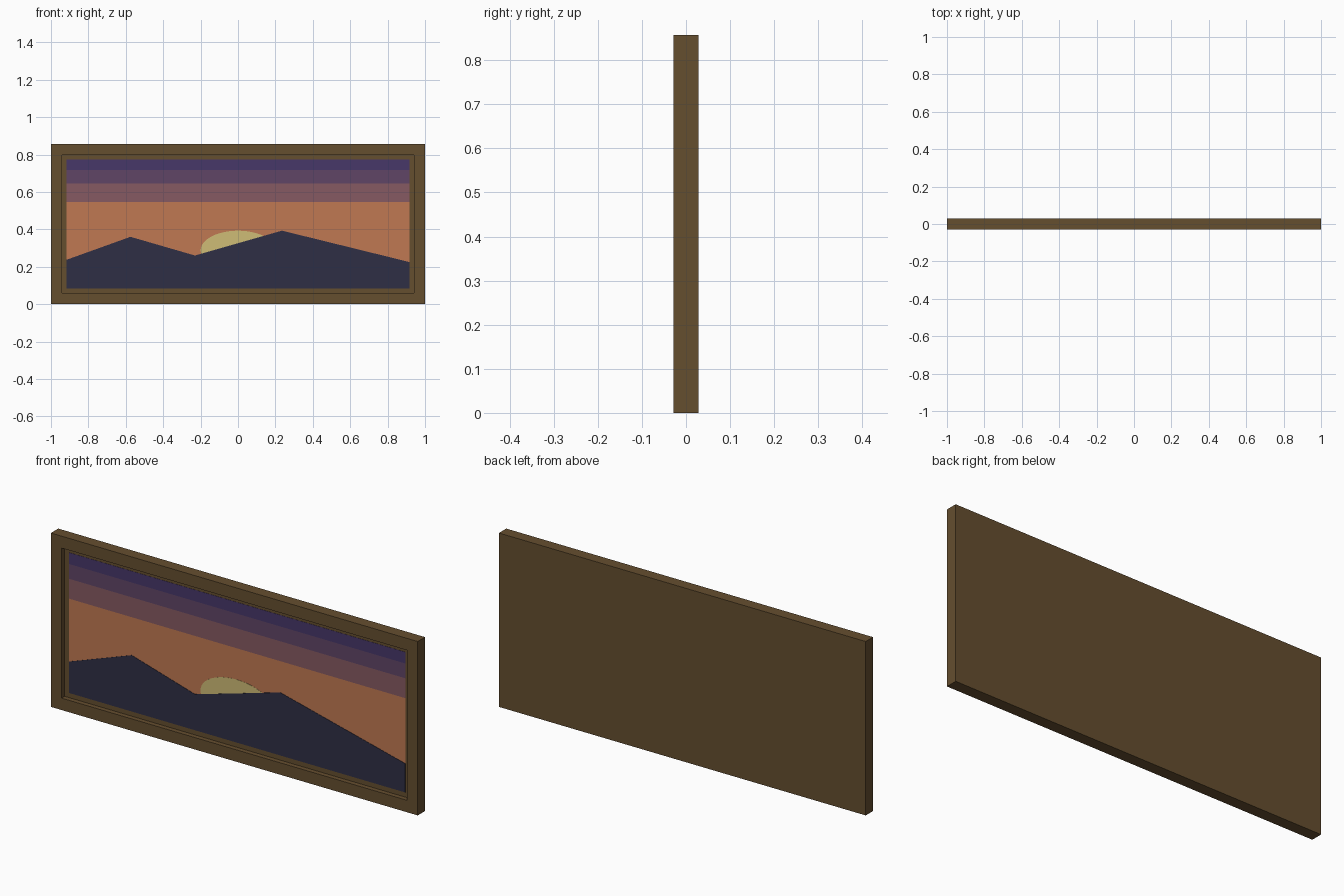
import bpy, bmesh, math
from mathutils import Vector

if "Cube" in bpy.data.objects:
    bpy.data.objects.remove(bpy.data.objects["Cube"])

HALF_DEPTH, HEIGHT, BORDER = 0.0285, 0.857, 0.083
FLOOR = -0.005                       # y of the recess floor
IN_X, IN_LO, IN_HI = 1 - BORDER, BORDER, HEIGHT - BORDER


def material(name, rgb):
    """Flat colour given as sRGB 0-255, stored as linear."""
    lin = [((c / 255 + 0.055) / 1.055) ** 2.4 for c in rgb]
    m = bpy.data.materials.new(name)
    m.diffuse_color = (*lin, 1)
    m.use_nodes = True
    m.node_tree.nodes["Principled BSDF"].inputs["Base Color"].default_value = m.diffuse_color
    return m


def finish(bm, name, mat):
    bmesh.ops.recalc_face_normals(bm, faces=bm.faces)
    me = bpy.data.meshes.new(name)
    bm.to_mesh(me)
    bm.free()
    me.materials.append(mat)
    ob = bpy.data.objects.new(name, me)
    bpy.context.collection.objects.link(ob)
    return ob


def plate(name, outline, front, mat):
    """Thin plate from an x-z outline, standing on the recess floor."""
    bm = bmesh.new()
    a = [bm.verts.new((x, front, z)) for x, z in outline]
    b = [bm.verts.new((x, FLOOR, z)) for x, z in outline]
    bm.faces.new(a)
    bm.faces.new(b[::-1])
    for i in range(len(a)):
        j = (i + 1) % len(a)
        bm.faces.new((a[i], b[i], b[j], a[j]))
    return finish(bm, name, mat)


# Frame: a box with the front face inset and pushed back
bm = bmesh.new()
bmesh.ops.create_cube(bm, size=1)
bmesh.ops.scale(bm, vec=(2, 2 * HALF_DEPTH, HEIGHT), verts=bm.verts)
bmesh.ops.translate(bm, vec=(0, 0, HEIGHT / 2), verts=bm.verts)
bm.normal_update()
front = min(bm.faces, key=lambda f: f.calc_center_median().y)
bmesh.ops.inset_region(bm, faces=[front], thickness=BORDER)
pushed = bmesh.ops.extrude_discrete_faces(bm, faces=[front])["faces"][0]
bmesh.ops.translate(bm, vec=Vector((0, FLOOR + HALF_DEPTH, 0)), verts=pushed.verts)
finish(bm, "frame", material("brown wood", (101, 78, 47)))

# Sky: stacked colour bands
bands = [
    ("orange", (192, 121, 82), 0.547),
    ("mauve", (134, 90, 98), 0.645),
    ("plum", (96, 69, 102), 0.718),
    ("violet", (71, 55, 105), IN_HI),
]
low = IN_LO
for name, rgb, high in bands:
    plate("sky_" + name, [(-IN_X, low), (IN_X, low), (IN_X, high), (-IN_X, high)],
          -0.006, material("sky " + name, rgb))
    low = high

# Sun: flattened disc, half hidden by the hills
sun = [(0.2 * math.cos(t), 0.287 + 0.106 * math.sin(t))
       for t in (math.tau * i / 48 for i in range(48))]
plate("sun", sun, -0.0068, material("pale yellow", (207, 188, 118)))

# Hills: dark silhouette along the bottom
ridge = [(IN_X, 0.225), (0.235, 0.393), (-0.23, 0.26), (-0.575, 0.36), (-IN_X, 0.237)]
plate("hills", [(-IN_X, IN_LO), (IN_X, IN_LO)] + ridge, -0.0076,
      material("dark navy", (47, 47, 69)))
